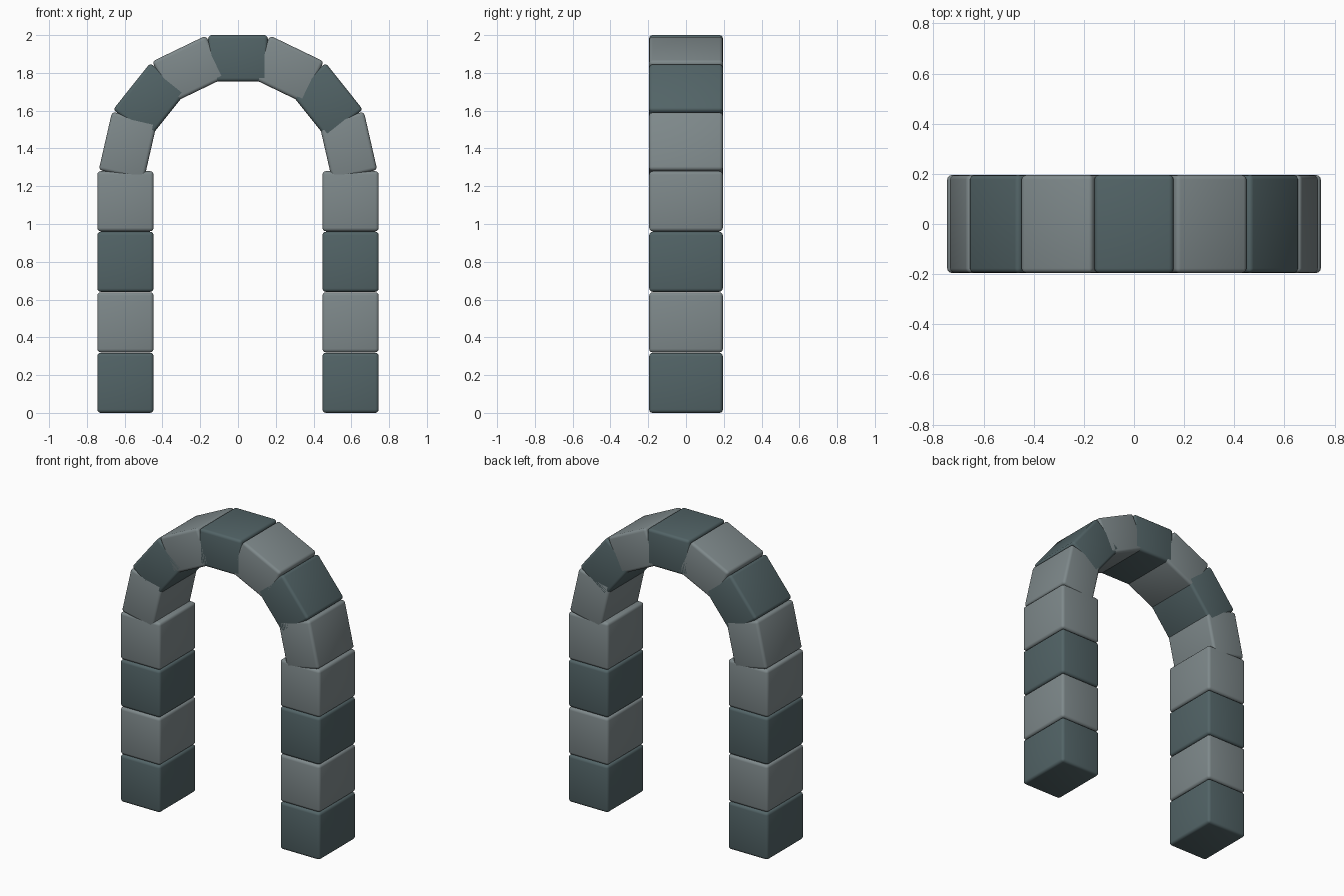
import bpy, bmesh
from math import pi, sin, cos
from mathutils import Matrix

if "Cube" in bpy.data.objects:
    bpy.data.objects.remove(bpy.data.objects["Cube"])

DEPTH = 0.39


def material(name, color):
    m = bpy.data.materials.new(name)
    m.diffuse_color = color
    m.use_nodes = True
    m.node_tree.nodes["Principled BSDF"].inputs["Base Color"].default_value = m.diffuse_color
    return m


dark = material("dark_stone", (0.085, 0.127, 0.135, 1))
light = material("light_stone", (0.21, 0.25, 0.258, 1))


def block(name, size, loc, angle, mat):
    # Rounded stone block, rotated about y
    me = bpy.data.meshes.new(name)
    bm = bmesh.new()
    bmesh.ops.create_cube(bm, size=1, matrix=Matrix.Diagonal((*size, 1)))
    bmesh.ops.bevel(bm, geom=bm.edges[:], offset=0.018, segments=3,
                    profile=0.5, affect='EDGES')
    bm.to_mesh(me)
    bm.free()
    me.materials.append(mat)
    ob = bpy.data.objects.new(name, me)
    ob.location = loc
    ob.rotation_euler.y = angle
    bpy.context.collection.objects.link(ob)
    bpy.context.view_layer.objects.active = ob
    bpy.ops.object.select_all(action='DESELECT')
    ob.select_set(True)
    bpy.ops.object.shade_smooth_by_angle(angle=pi / 5)


# Two pillars of four blocks
for side, sx in (("left", -1), ("right", 1)):
    for i in range(4):
        block(f"{side}_pillar_block_{i + 1}", (0.298, DEPTH, 0.318),
              (sx * 0.596, 0, 0.159 + i * 0.3205), 0, light if i % 2 else dark)

# Seven arch stones around a half circle, keystone in the middle
RADIUS, SPRING = 0.5975, 1.28
for k in range(-3, 4):
    a = k * pi / 7
    name = "keystone" if k == 0 else f"arch_stone_{k + 4}"
    block(name, (0.315, DEPTH, 0.245),
          (RADIUS * sin(a), 0, SPRING + RADIUS * cos(a)), a,
          light if k % 2 else dark)
